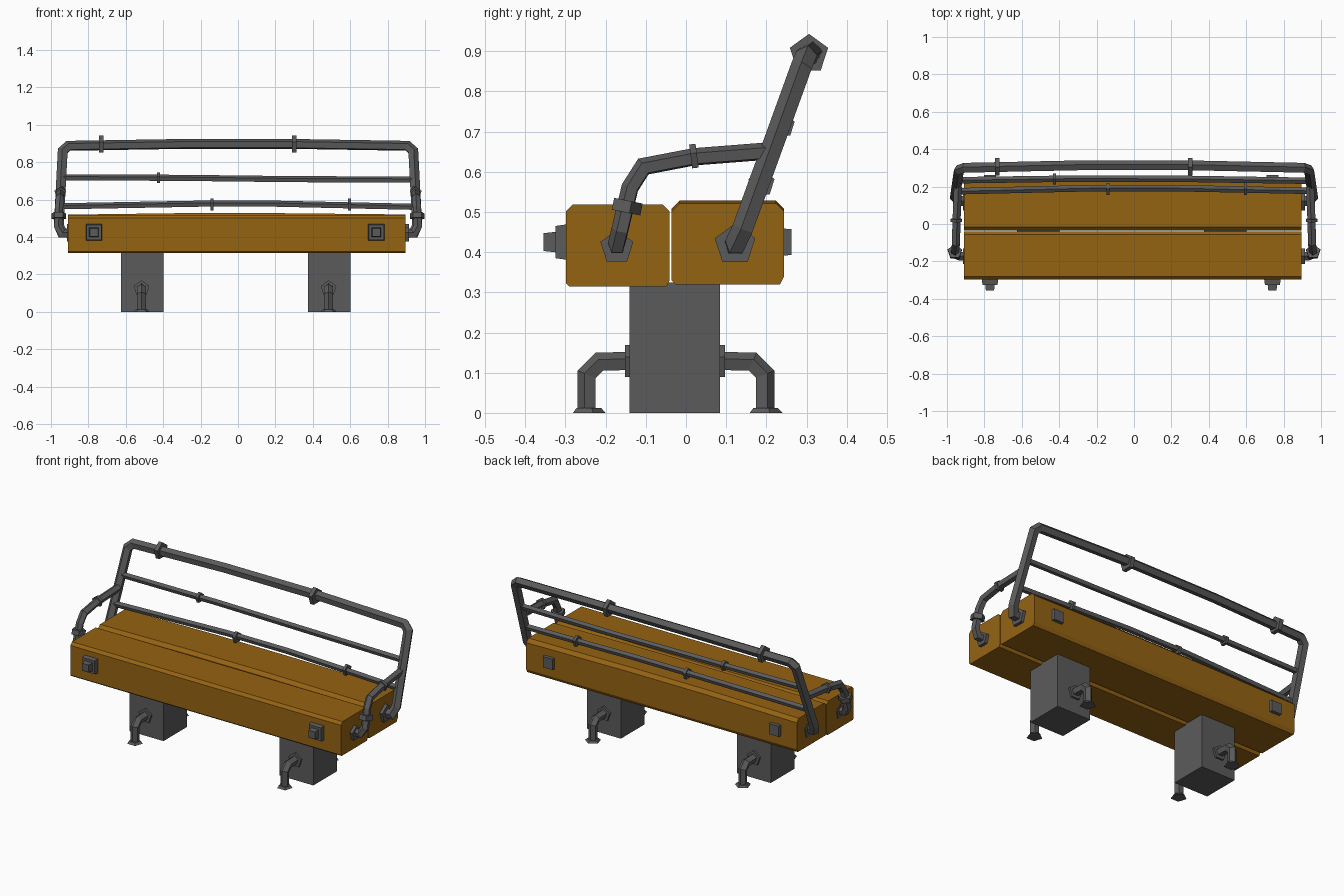
import bpy, bmesh, math
from mathutils import Vector

cube = bpy.data.objects.get("Cube")
if cube:
    bpy.data.objects.remove(cube, do_unlink=True)


def material(name, rgb):
    m = bpy.data.materials.new(name)
    m.use_nodes = True
    m.diffuse_color = (*rgb, 1)
    m.node_tree.nodes["Principled BSDF"].inputs["Base Color"].default_value = (*rgb, 1)
    return m


METAL = material("dark grey metal", (0.105, 0.105, 0.105))
WOOD = material("amber wood", (0.30, 0.125, 0.006))


def loft(name, rings, mat):
    """Skin a list of matching closed rings and cap both ends."""
    bm = bmesh.new()
    loops = [[bm.verts.new(p) for p in ring] for ring in rings]
    n = len(loops[0])
    for a, b in zip(loops, loops[1:]):
        for i in range(n):
            j = (i + 1) % n
            bm.faces.new((a[i], a[j], b[j], b[i]))
    bm.faces.new(loops[0])
    bm.faces.new(loops[-1])
    bmesh.ops.recalc_face_normals(bm, faces=bm.faces)
    mesh = bpy.data.meshes.new(name)
    bm.to_mesh(mesh)
    bm.free()
    mesh.materials.append(mat)
    obj = bpy.data.objects.new(name, mesh)
    bpy.context.collection.objects.link(obj)
    return obj


def tube(name, path, r, r_end=None, sides=5):
    """Faceted pipe with mitred corners along a path."""
    pts = [Vector(p) for p in path]
    dirs = [(b - a).normalized() for a, b in zip(pts, pts[1:])]
    d = dirs[0]
    up = Vector((0, 0, 1)) if abs(d.z) < 0.8 else Vector((0, 1, 0))
    u = d.cross(up).normalized()
    v = u.cross(d)
    angles = [math.tau * i / sides for i in range(sides)]
    ring = [pts[0] + r * (v * math.cos(a) + u * math.sin(a)) for a in angles]
    rings = [ring]
    for i, d in enumerate(dirs):
        c = pts[i + 1]
        normal = d + dirs[i + 1] if i + 1 < len(dirs) else d
        ring = [p + d * ((c - p).dot(normal) / d.dot(normal)) for p in ring]
        rings.append(ring)
    if r_end:
        rings[-1] = [pts[-1] + (p - pts[-1]) * (r_end / r) for p in ring]
    return loft(name, rings, METAL)


def collar(name, centre, axis, r, width, r_end=None):
    """Short thick ring or flange centred on a pipe."""
    c, a = Vector(centre), Vector(axis).normalized() * width / 2
    return tube(name, [c - a, c + a], r, r_end)


def box(name, lo, hi, mat, taper=0):
    """Box whose y-facing end can be narrowed towards hi.y."""
    rings = []
    for y, t in ((lo[1], 0), (hi[1], taper)):
        x0, x1, z0, z1 = lo[0] + t, hi[0] - t, lo[2] + t, hi[2] - t
        rings.append([(x0, y, z0), (x1, y, z0), (x1, y, z1), (x0, y, z1)])
    return loft(name, rings, mat)


def beam(name, y0, y1, z0, z1, c, bulge):
    """Chamfered timber with a slightly uneven top along its length."""
    rings = []
    for x, dz in ((-0.91, -0.004), (-0.3, bulge), (0.2, bulge), (0.895, -0.003)):
        t = z1 + dz
        rings.append([(x, y0 + c / 2, z0), (x, y1 - c / 2, z0), (x, y1, z0 + c),
                      (x, y1, t - c), (x, y1 - c, t), (x, y0 + c, t),
                      (x, y0, t - c), (x, y0, z0 + c / 2)])
    return loft(name, rings, WOOD)


# Seat timbers
beam("seat_front_beam", -0.298, -0.041, 0.314, 0.521, 0.016, -0.004)
beam("seat_rear_beam", -0.036, 0.244, 0.32, 0.524, 0.02, 0.004)

# Bolts through the timbers
for side, x in (("right", -0.77), ("left", 0.74)):
    z = 0.425
    box(f"{side}_bolt_plate", (x - 0.045, -0.29, z - 0.045),
        (x + 0.045, -0.325, z + 0.045), METAL, 0.005)
    box(f"{side}_bolt_head", (x - 0.026, -0.32, z - 0.026),
        (x + 0.026, -0.355, z + 0.026), METAL, 0.004)
    box(f"{side}_rear_nut", (x - 0.034, 0.24, z - 0.034),
        (x + 0.034, 0.262, z + 0.034), METAL, 0.002)

# Legs with bent pipe anchors front and back
for side, x in (("right", -0.512), ("left", 0.488)):
    box(f"{side}_leg", (x - 0.113, -0.14, 0), (x + 0.113, 0.085, 0.325), METAL)
    for end, wall, s, foot in (("front", -0.14, -1, -0.245), ("rear", 0.085, 1, 0.195)):
        p = x - 0.004
        knee = foot - s * 0.02
        tube(f"{side}_{end}_anchor_pipe",
             [(p, wall, 0.127), (p, knee - s * 0.01, 0.125),
              (p, foot, 0.095), (p, foot, 0.005)], 0.025)
        collar(f"{side}_{end}_anchor_wall_flange",
               (p, wall + s * 0.005, 0.125), (0, s, 0), 0.044, 0.014)
        collar(f"{side}_{end}_anchor_foot_flange",
               (p, foot, 0.006), (0, 0, 1), 0.045, 0.012, 0.034)

# Backrest outer frame, one continuous bent pipe
half = [(0.885, 0.122, 0.418), (0.94, 0.124, 0.42), (0.957, 0.143, 0.46),
        (0.936, 0.288, 0.86), (0.905, 0.299, 0.887), (0.3, 0.312, 0.897)]
tube("backrest_frame", half + [(-x, y, z) for x, y, z in reversed(half)], 0.028)
for x in (-0.73, 0.30):
    collar("backrest_frame_ring", (x, 0.306, 0.893), (1, 0, 0), 0.05, 0.024)

# Thin backrest rails with their rings
tube("backrest_middle_rail", [(-0.945, 0.234, 0.718), (-0.3, 0.243, 0.715),
                              (0.3, 0.241, 0.708), (0.945, 0.231, 0.706)], 0.018)
tube("backrest_lower_rail", [(-0.95, 0.175, 0.563), (-0.2, 0.192, 0.577),
                             (0.2, 0.192, 0.577), (0.95, 0.177, 0.56)], 0.018)
collar("middle_rail_ring", (-0.425, 0.241, 0.715), (1, 0, 0), 0.031, 0.016)
for x in (-0.14, 0.595):
    collar("lower_rail_ring", (x, 0.188, 0.571), (1, 0, 0), 0.034, 0.016)

# Armrests, flanges and rings on both ends
for side, s in (("right", -1), ("left", 1)):
    tube(f"{side}_armrest",
         [(s * 0.885, -0.172, 0.415), (s * 0.94, -0.172, 0.417),
          (s * 0.962, -0.163, 0.455), (s * 0.957, -0.138, 0.56),
          (s * 0.953, -0.105, 0.612), (s * 0.95, 0.02, 0.636),
          (s * 0.942, 0.2, 0.65)], 0.023)
    collar(f"{side}_armrest_post_ring", (s * 0.958, -0.15, 0.514),
           (0, 0.2, 1), 0.04, 0.03)
    collar(f"{side}_armrest_top_ring", (s * 0.95, 0.02, 0.636), (0, 1, 0.13), 0.033, 0.016)
    collar(f"{side}_armrest_flange", (s * 0.9, -0.172, 0.412), (s, 0, 0), 0.043, 0.026)
    collar(f"{side}_frame_flange", (s * 0.9, 0.122, 0.418), (s, 0, 0), 0.053, 0.026)
